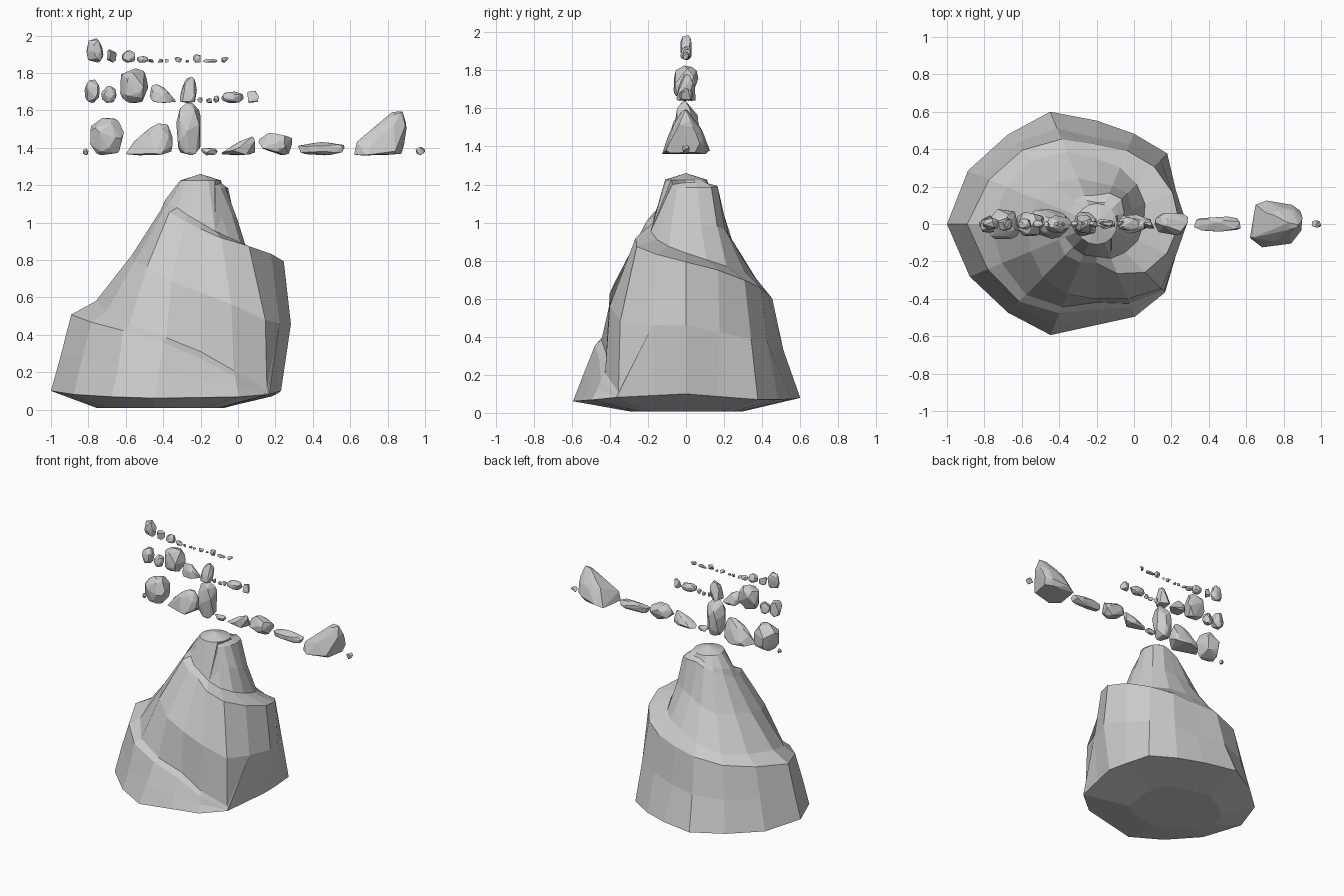
import bpy, bmesh, random
from math import sin, cos, radians
from mathutils import Vector

if "Cube" in bpy.data.objects:
    bpy.data.objects.remove(bpy.data.objects["Cube"])

random.seed(7)
CX = -0.2   # mound axis
N = 16      # columns per turn


def finish(bm, name):
    bmesh.ops.recalc_face_normals(bm, faces=bm.faces)
    me = bpy.data.meshes.new(name)
    bm.to_mesh(me)
    bm.free()
    bpy.context.collection.objects.link(bpy.data.objects.new(name, me))


def sample(keys, i):
    # keys are spaced 45 degrees apart, columns half that
    a, b = keys[i // 2], keys[(i + 1) // 2]
    return [(p + q) / 2 for p, q in zip(a, b)]


# Spiral ledge, clockwise from front right: outer r, outer z, inner r, inner z, wall bulge
ledge = [
    (.51, .09, .50, .11, 0), (.46, .28, .42, .31, 0), (.58, .43, .53, .46, 0),
    (.69, .51, .56, .58, .01), (.56, .57, .48, .62, -.01), (.42, .63, .35, .73, -.03),
    (.43, .70, .30, .77, 0), (.45, .79, .25, .84, .035), (.37, .88, .22, .91, .05),
    (.21, .96, .17, 1.00, .08), (.24, 1.06, .18, 1.08, .02), (.21, 1.06, .19, 1.12, -.02),
    (.18, 1.13, .16, 1.16, -.02), (.16, 1.19, .12, 1.20, -.03), (.19, 1.19, .14, 1.21, -.02),
    (.13, 1.19, .11, 1.21, 0), (.11, 1.18, .10, 1.20, 0)]
# Straight-sided base outline
rim = [(-1, 0, .10), (-.87, .33, .08), (-.5, .61, .08), (-.08, .53, .07), (.19, .37, .07),
       (.23, 0, .10), (.16, -.40, .08), (.12, -.47, .07), (-.52, -.61, .06), (-.87, -.3, .08)]


def rim_point(i):
    # Radius and height where a column's direction meets the base outline
    a = radians(315.01 - 360 / N * i)
    d = Vector((cos(a), sin(a)))
    for p, q in zip(rim, rim[1:] + rim[:1]):
        w = Vector(p[:2]) - Vector((CX, 0))
        e = Vector(q[:2]) - Vector(p[:2])
        den = d.cross(e)
        r, s = w.cross(e) / den, w.cross(d) / den
        if r > 0 and 0 <= s <= 1:
            return r, p[2] + (q[2] - p[2]) * s


def mound():
    bm = bmesh.new()

    def vert(i, r, z):
        a = radians(315 - 360 / N * i)
        return bm.verts.new((CX + r * cos(a), r * sin(a), z))

    def jit(s):
        return random.uniform(-s, s)

    base, foot, crown = [], [], []
    for i in range(N):
        base.append(vert(i, *rim_point(i)))
        co = base[-1].co
        foot.append(bm.verts.new((-.45 + (co.x + .45) * .55, co.y * .5, .008)))
        crown.append(vert(i, .11, 1.225))
    outer, inner, mid = [], [], []
    for i in range(2 * N + 1):
        ro, zo, ri, zi, bulge = sample(ledge, i)
        outer.append(vert(i, ro + jit(.006), zo + jit(.008)))
        inner.append(vert(i, ri + jit(.006), zi))
        rb, zb = rim_point(i) if i < N else sample(ledge, i - N)[2:4]
        mid.append(vert(i, (ro + rb) / 2 + bulge + jit(.008), (zo + zb) / 2 + jit(.02) * (i > 1)))
    apex = bm.verts.new((CX, 0, 1.26))
    F = bm.faces.new
    # Walls and ledge treads
    for i in range(2 * N):
        j = i + 1
        F((outer[i], inner[i], inner[j], outer[j]))
        F((mid[i], outer[i], outer[j], mid[j]))
        if i < N - 1:
            F((base[i], mid[i], mid[j], base[j]))
        elif i == N - 1:
            F((base[i], mid[i], mid[j], inner[0], outer[0], mid[0], base[0]))
        else:
            F((inner[i - N], mid[i], mid[j], inner[j - N]))
    # Tower crown and underside
    for i in range(N):
        k = (i + 1) % N
        F((crown[i], crown[k], apex))
        F((base[i], base[k], foot[k], foot[i]))
        if i:
            F((inner[N + i], crown[i], crown[k], inner[N + i + 1]))
    # Close the spiral's upper end
    a = inner[N + 1]
    loop = (inner[N], mid[2 * N], outer[2 * N], inner[2 * N], crown[0], crown[1])
    for p, q in zip(loop, loop[1:]):
        F((p, q, a))
    F(foot)
    bmesh.ops.triangulate(bm, faces=[f for f in bm.faces if len(f.verts) == 7])
    finish(bm, "spiral_rock_mound")


def rock(name, x0, x1, z0, h, depth, lean=0):
    # Hull of random points, leaned to one side and fitted to its box
    pts = []
    for _ in range(34 if x1 - x0 > .06 else 14):
        p = Vector([random.gauss(0, 1) for _ in range(3)]).normalized()
        p = Vector([abs(c) ** .8 * (1 if c > 0 else -1) for c in p])
        if lean:
            p.z = max(p.z, -.5 + .1 * abs(p.x))
            k = abs(lean) * .75 * (p.z + .5) / 1.5
            p.x += ((1 if lean > 0 else -1) - p.x) * k
            p.y *= 1 - k
        pts.append(p)
    lo = [min(p[a] for p in pts) for a in range(3)]
    hi = [max(p[a] for p in pts) for a in range(3)]
    org, size = (x0, -depth / 2, z0), (x1 - x0, depth, h)
    bm = bmesh.new()
    for p in pts:
        bm.verts.new([org[a] + (p[a] - lo[a]) / (hi[a] - lo[a]) * size[a] for a in range(3)])
    bmesh.ops.convex_hull(bm, input=bm.verts)
    bmesh.ops.delete(bm, geom=[v for v in bm.verts if not v.link_faces], context='VERTS')
    finish(bm, name)


mound()

# Loose stones in three rows: left x, right x, height, depth, lean
large = [(-.83, -.80, .035, .03), (-.79, -.61, .20, .16), (-.60, -.35, .17, .16, .8),
         (-.33, -.20, .28, .13), (-.20, -.11, .04, .05), (-.09, .09, .10, .10, 1),
         (.11, .29, .12, .12), (.32, .57, .07, .08), (.62, .90, .235, .25, 1), (.95, 1.0, .045, .04)]
medium = [(-.82, -.74, .125, .09), (-.73, -.65, .09, .07), (-.63, -.48, .185, .13),
          (-.47, -.33, .10, .09, -.8), (-.31, -.22, .14, .10, .4), (-.22, -.19, .03, .03),
          (-.17, -.14, .025, .03), (-.13, -.10, .04, .03), (-.09, .03, .06, .07), (.05, .11, .065, .05)]
small = [(-.81, -.72, .13, .06), (-.70, -.65, .07, .05), (-.62, -.55, .065, .06), (-.54, -.48, .035, .04),
         (-.48, -.45, .02, .03), (-.43, -.40, .02, .02), (-.39, -.37, .02, .02), (-.34, -.30, .03, .03),
         (-.28, -.26, .015, .02), (-.24, -.20, .045, .03), (-.19, -.11, .02, .03), (-.09, -.05, .03, .03)]
for row, z0, label in ((large, 1.36, "large"), (medium, 1.64, "medium"), (small, 1.855, "small")):
    for n, (x0, x1, h, d, *lean) in enumerate(row, 1):
        rock(f"{label}_stone_{n}", x0, x1, z0, h, d, *lean)
